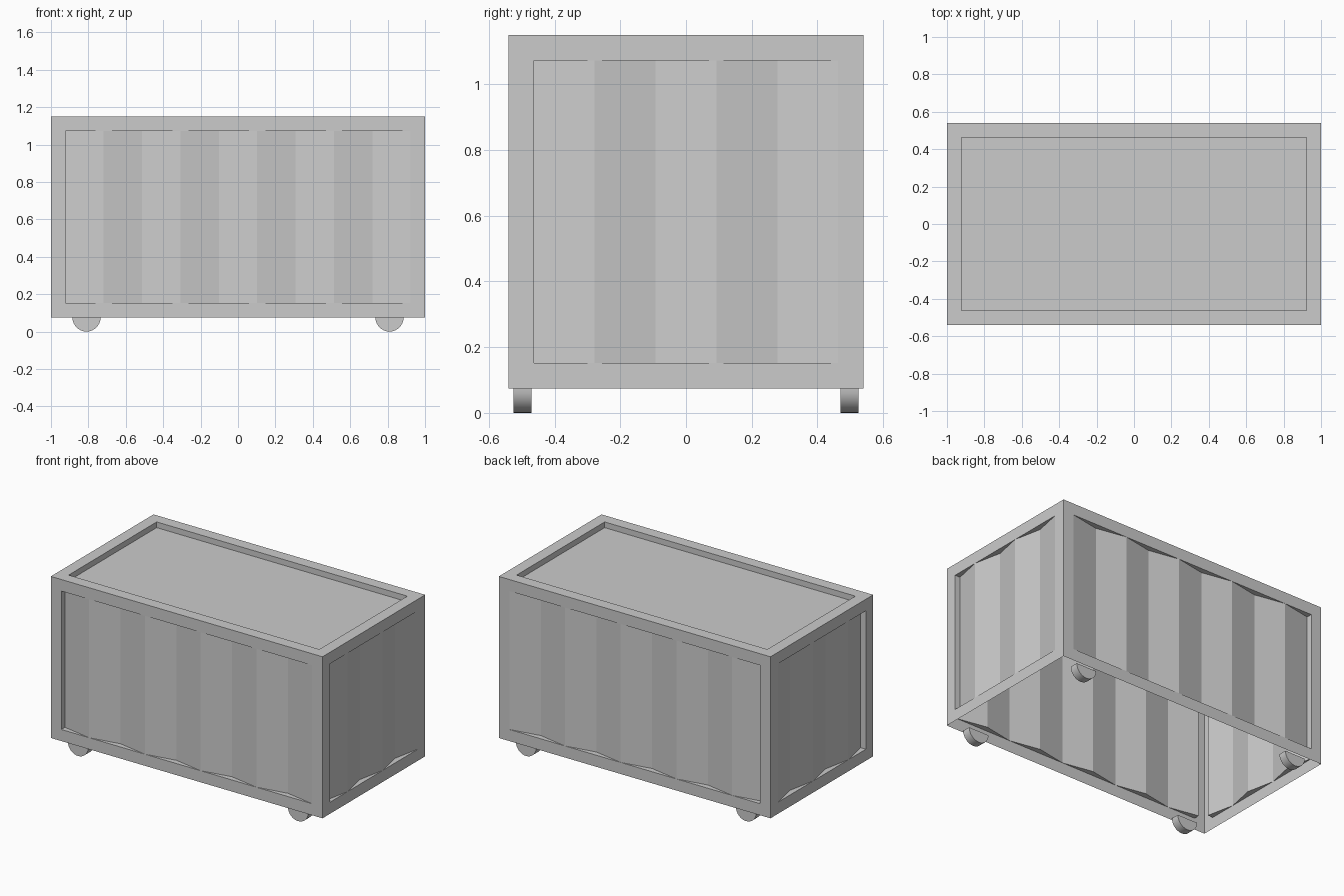
import bpy, bmesh, math
from mathutils import Vector, Matrix

cube = bpy.data.objects.get("Cube")
if cube:
    bpy.data.objects.remove(cube, do_unlink=True)

HALF_X, HALF_Y = 1.0, 0.54
BASE, TOP = 0.075, 1.15
BORDER, DEPTH = 0.077, 0.038

grey = bpy.data.materials.new("plain_grey")
grey.use_nodes = True
grey.diffuse_color = (0.6, 0.6, 0.6, 1)
grey.node_tree.nodes["Principled BSDF"].inputs["Base Color"].default_value = (0.6, 0.6, 0.6, 1)


def finish(name, bm):
    bmesh.ops.remove_doubles(bm, verts=bm.verts, dist=1e-5)
    mesh = bpy.data.meshes.new(name)
    bm.to_mesh(mesh)
    bm.free()
    mesh.materials.append(grey)
    obj = bpy.data.objects.new(name, mesh)
    bpy.context.collection.objects.link(obj)
    return obj


def add_face(bm, points):
    """Make a face, dropping repeated corners."""
    kept = [p for i, p in enumerate(points) if (p - points[i - 1]).length > 1e-6]
    if len(kept) > 2:
        bm.faces.new([bm.verts.new(p) for p in kept])


def build_side(name, centre, u, v, half_u, half_v, depths):
    """Border frame, recess edges and folded panel of one side of the box."""
    centre, u, v = Vector(centre), Vector(u), Vector(v)
    n = u.cross(v)

    def at(a, b, d=0.0):
        return centre + u * a + v * b - n * d

    iu, iv = half_u - BORDER, half_v - BORDER
    signs = [(-1, -1), (1, -1), (1, 1), (-1, 1)]

    # Flat border frame
    frame = bmesh.new()
    for i, (a, b) in enumerate(signs):
        c, d = signs[(i + 1) % 4]
        add_face(frame, [at(a * half_u, b * half_v), at(c * half_u, d * half_v),
                         at(c * iu, d * iv), at(a * iu, b * iv)])

    # Upright recess edges
    for s, d in ((-1, depths[0]), (1, depths[-1])):
        add_face(frame, [at(s * iu, -s * iv), at(s * iu, s * iv),
                         at(s * iu, s * iv, d), at(s * iu, -s * iv, d)])

    # Folded panel with matching recess edges above and below
    panel = bmesh.new()
    count = len(depths) - 1
    for i in range(count):
        a0, a1 = (iu * (2 * k / count - 1) for k in (i, i + 1))
        d0, d1 = depths[i], depths[i + 1]
        add_face(panel, [at(a0, -iv, d0), at(a1, -iv, d1), at(a1, iv, d1), at(a0, iv, d0)])
        add_face(frame, [at(a0, -iv), at(a1, -iv), at(a1, -iv, d1), at(a0, -iv, d0)])
        add_face(frame, [at(a1, iv), at(a0, iv), at(a0, iv, d0), at(a1, iv, d1)])
    finish(name + "_frame", frame)
    finish(name + "_panel", panel)


def zigzag(strips):
    return [DEPTH * (i % 2 == 0) for i in range(strips + 1)]


# Box sides; the underside is open
mid, half_z = (BASE + TOP) / 2, (TOP - BASE) / 2
up = (0, 0, 1)
build_side("front", (0, -HALF_Y, mid), (1, 0, 0), up, HALF_X, half_z, zigzag(9))
build_side("back", (0, HALF_Y, mid), (-1, 0, 0), up, HALF_X, half_z, zigzag(9)[::-1])
build_side("left", (HALF_X, 0, mid), (0, 1, 0), up, HALF_Y, half_z, zigzag(5))
build_side("right", (-HALF_X, 0, mid), (0, -1, 0), up, HALF_Y, half_z, zigzag(5)[::-1])
build_side("top", (0, 0, TOP), (1, 0, 0), (0, 1, 0), HALF_X, HALF_Y, [DEPTH, DEPTH])

# Half-round feet
for sx, x_name in ((-1, "right"), (1, "left")):
    for sy, y_name in ((-1, "front"), (1, "back")):
        bm = bmesh.new()
        place = Matrix.Translation((sx * 0.81, sy * 0.4975, BASE)) @ Matrix.Rotation(math.pi / 2, 4, "X")
        bmesh.ops.create_cone(bm, cap_ends=True, segments=32, radius1=BASE, radius2=BASE,
                              depth=0.055, matrix=place)
        cut = bmesh.ops.bisect_plane(bm, geom=bm.verts[:] + bm.edges[:] + bm.faces[:],
                                     plane_co=(0, 0, BASE), plane_no=up, clear_outer=True)
        bmesh.ops.holes_fill(bm, edges=[e for e in bm.edges if e.is_boundary])
        bmesh.ops.recalc_face_normals(bm, faces=bm.faces)
        foot = finish(f"{y_name}_{x_name}_foot", bm)
        bpy.ops.object.select_all(action="DESELECT")
        foot.select_set(True)
        bpy.context.view_layer.objects.active = foot
        bpy.ops.object.shade_smooth_by_angle(angle=math.radians(35))
